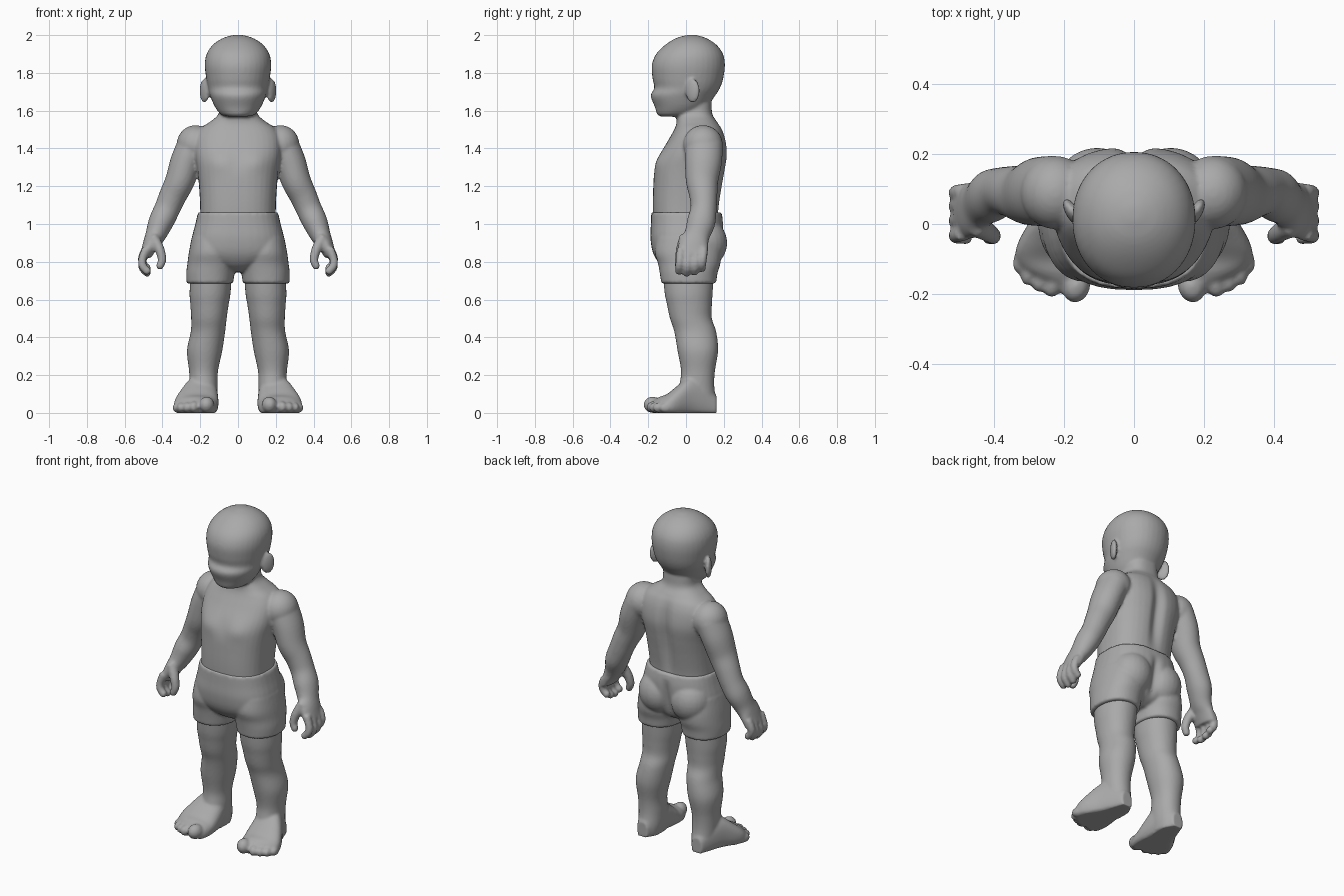
import bpy, bmesh, math
from mathutils import Vector, Matrix

if "Cube" in bpy.data.objects:
    bpy.data.objects.remove(bpy.data.objects["Cube"])

SEG = 36
mat = bpy.data.materials.new("plain_grey")
mat.diffuse_color = (0.4, 0.4, 0.4, 1)
mat.use_nodes = True
mat.node_tree.nodes["Principled BSDF"].inputs["Base Color"].default_value = mat.diffuse_color


def smooth_rows(rows, steps=5):
    """Catmull-Rom interpolation through rows of numbers."""
    out = []
    for i in range(len(rows) - 1):
        p0, p1, p2 = rows[max(i - 1, 0)], rows[i], rows[i + 1]
        p3 = rows[min(i + 2, len(rows) - 1)]
        for k in range(steps):
            t = k / steps
            out.append([0.5 * (2 * b + (c - a) * t + (2 * a - 5 * b + 4 * c - d) * t * t
                               + (3 * b - a - 3 * c + d) * t ** 3)
                        for a, b, c, d in zip(p0, p1, p2, p3)])
    return out + [list(rows[-1])]


def skin(bm, rings):
    """Closed surface through a list of point rings."""
    loops = [[bm.verts.new(p) for p in r] for r in rings]
    for a, b in zip(loops, loops[1:]):
        for i in range(SEG):
            j = (i + 1) % SEG
            bm.faces.new((a[i], a[j], b[j], b[i]))
    bm.faces.new(loops[0][::-1])
    bm.faces.new(loops[-1])


def unit_ring(power):
    pts = []
    for i in range(SEG):
        a = 2 * math.pi * i / SEG
        c, s = math.cos(a), math.sin(a)
        pts.append((math.copysign(abs(c) ** (2 / power), c), math.copysign(abs(s) ** (2 / power), s)))
    return pts


def loft(bm, rows, side=1, axis="z", power=2.3):
    """Rows: station along the axis, then low/high bounds of the two other axes."""
    rings = []
    for s, a0, a1, b0, b1 in smooth_rows(rows):
        ring = []
        for u, v in unit_ring(power):
            p = (a0 + a1) / 2 + u * (a1 - a0) / 2
            q = (b0 + b1) / 2 + v * (b1 - b0) / 2
            ring.append((side * p, q, s) if axis == "z" else (side * p, s, max(q, 0)))
        rings.append(ring)
    skin(bm, rings)


def centred(rows):
    """Rows of z, half width, front, back."""
    return [(z, -w, w, f, b) for z, w, f, b in rows]


def tube(bm, rows, side=1):
    """Rows: x, y, z, sideways radius, front-back radius."""
    rows = smooth_rows(rows)
    rings = []
    for i, r in enumerate(rows):
        t = (Vector(rows[min(i + 1, len(rows) - 1)][:3]) - Vector(rows[max(i - 1, 0)][:3])).normalized()
        v = Vector((0, 1, 0))
        v = (v - t * v.dot(t)).normalized()
        u = v.cross(t)
        ring = [Vector(r[:3]) + u * a * r[3] + v * b * r[4] for a, b in unit_ring(2)]
        rings.append([(side * p.x, p.y, p.z) for p in ring])
    skin(bm, rings)


def ball(bm, c, r, side=1, turn=0):
    m = (Matrix.Translation((side * c[0], c[1], c[2])) @ Matrix.Rotation(side * turn, 4, "Z")
         @ Matrix.Diagonal((*r, 1)))
    bmesh.ops.create_uvsphere(bm, u_segments=24, v_segments=16, radius=1, matrix=m)


def fuse(bm, name, voxel, iterations, sculpt=None):
    """Merge overlapping volumes into one smooth surface."""
    bmesh.ops.recalc_face_normals(bm, faces=bm.faces[:])
    me = bpy.data.meshes.new(name)
    bm.to_mesh(me)
    bm.free()
    ob = bpy.data.objects.new(name, me)
    bpy.context.collection.objects.link(ob)
    rm = ob.modifiers.new("fuse", "REMESH")
    rm.mode, rm.voxel_size = "VOXEL", voxel
    sm = ob.modifiers.new("soften", "SMOOTH")
    sm.factor, sm.iterations = 0.5, iterations
    dg = bpy.context.evaluated_depsgraph_get()
    new = bpy.data.meshes.new_from_object(ob.evaluated_get(dg))
    ob.modifiers.clear()
    ob.data = new
    new.name = name
    new.materials.clear()
    new.materials.append(mat)
    for v in new.vertices:
        if sculpt:
            sculpt(v.co)
    for p in new.polygons:
        p.use_smooth = True
    return ob


# ---- body: torso, neck, limbs ----
bm = bmesh.new()
loft(bm, centred([(0.80, .19, -.13, .15), (0.95, .205, -.165, .17), (1.06, .20, -.175, .172),
                  (1.18, .205, -.174, .19), (1.28, .215, -.166, .208), (1.37, .23, -.135, .22),
                  (1.45, .228, -.09, .21), (1.505, .20, -.06, .19), (1.54, .15, -.05, .165),
                  (1.58, .105, -.052, .14), (1.64, .098, -.05, .135), (1.72, .09, -.04, .13)]), power=2.5)

# head
loft(bm, centred([(1.568, .05, -.13, .0), (1.58, .09, -.152, .06), (1.62, .122, -.165, .11),
                  (1.68, .148, -.187, .155), (1.72, .158, -.168, .18), (1.77, .168, -.177, .197),
                  (1.84, .176, -.181, .206), (1.90, .166, -.158, .196), (1.95, .132, -.108, .16),
                  (1.985, .078, -.05, .105), (2.001, .02, .01, .05)]), power=2.1)

for s in (1, -1):
    # ear
    ball(bm, (.178, .035, 1.705), (.018, .042, .064), s, -0.5)
    # shoulder and arm down to the palm
    ball(bm, (.225, .09, 1.42), (.1, .105, .103), s)
    tube(bm, [(.235, .095, 1.42, .085, .1), (.275, .092, 1.33, .083, .098), (.307, .085, 1.23, .078, .086),
              (.345, .092, 1.15, .072, .074), (.375, .093, 1.08, .068, .069), (.408, .08, 1.01, .066, .075),
              (.437, .058, .94, .054, .068), (.463, .04, .89, .042, .08), (.490, .036, .83, .030, .078)], s)
    # fingers
    for y, drop in ((-.028, .01), (.014, 0), (.056, .006), (.094, .025)):
        r = .0215
        tube(bm, [(.487, y, .87, r, r), (.507, y - .004, .80 + drop, r, r),
                  (.503, y - .008, .765 + drop, r, r), (.482, y - .01, .742 + drop, r * .9, r * .9)], s)
        ball(bm, (.482, y - .01, .742 + drop), (r, r, r), s)
    # thumb
    tube(bm, [(.45, .0, .93, .03, .035), (.415, -.025, .865, .026, .028),
              (.402, -.035, .81, .022, .024), (.413, -.038, .78, .02, .02)], s)
    ball(bm, (.413, -.038, .78), (.021, .022, .022), s)
    # leg
    loft(bm, [(.84, .03, .24, -.13, .15), (.65, .038, .256, -.115, .142), (.57, .05, .252, -.1, .137),
              (.50, .06, .248, -.085, .137), (.43, .068, .25, -.062, .16), (.33, .083, .27, -.045, .17),
              (.22, .106, .259, -.026, .153), (.14, .107, .256, -.036, .15), (.06, .11, .25, -.04, .16),
              (0, .12, .24, -.03, .155)], s, power=2.1)
    # foot
    loft(bm, [(.162, .15, .22, -.02, .09), (.10, .12, .25, -.03, .17), (.03, .108, .285, -.03, .2),
              (-.05, .103, .33, -.03, .14), (-.10, .106, .338, -.03, .1), (-.14, .112, .305, -.03, .085),
              (-.175, .125, .24, -.02, .065)], s, "y")
    # toes
    for x, y, r in ((.165, -.178, .039), (.231, -.172, .027), (.266, -.158, .025),
                    (.299, -.138, .024), (.322, -.104, .023)):
        ball(bm, (x, y, r + .004), (r, .047 if r > .03 else .038, r + .004), s, 0.25)


def torso_relief(co):
    x, y, z = co
    if 1.05 < z < 1.54:
        w = math.sin(math.pi * (z - 1.05) / 0.49)
        if y > .08:  # spine groove
            co.y -= .026 * w * math.exp(-(x / .035) ** 2)
        elif y < -.03 and abs(x) < .23:  # chest muscles
            co.y -= .013 * math.exp(-((abs(x) - .1) / .07) ** 2 - ((z - 1.33) / .055) ** 2)


fuse(bm, "body", .0085, 4, torso_relief)

# ---- shorts ----
bm = bmesh.new()
loft(bm, centred([(1.062, .212, -.184, .188), (1.0, .226, -.186, .198), (.92, .244, -.188, .195),
                  (.84, .235, -.172, .175), (.78, .14, -.13, .14), (.745, .05, -.07, .08)]), power=2.5)
for s in (1, -1):
    loft(bm, [(.93, .03, .245, -.155, .17), (.85, .018, .26, -.165, .185), (.79, .012, .268, -.148, .182),
              (.74, .018, .274, -.139, .167), (.685, .026, .273, -.131, .16)], s, power=2.2)
    ball(bm, (.105, .1, .9), (.122, .118, .13), s)


def seat_relief(co):
    if co.y > .1 and .76 < co.z < 1.03:  # seat crease
        co.y -= .022 * math.sin(math.pi * (co.z - .76) / .27) * math.exp(-(co.x / .025) ** 2)


fuse(bm, "shorts", .009, 3, seat_relief)
